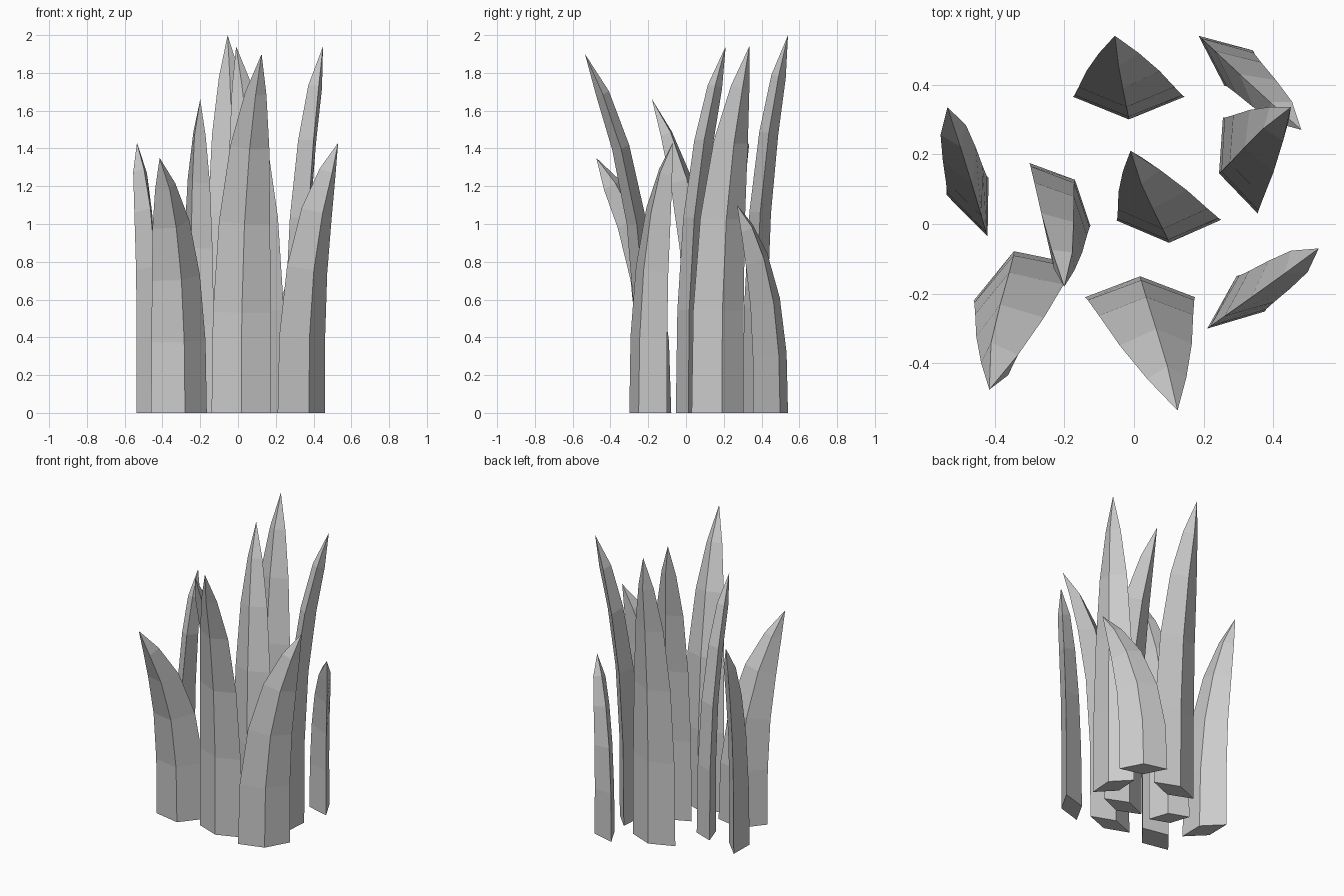
import bpy, bmesh
from mathutils import Vector

if "Cube" in bpy.data.objects:
    bpy.data.objects.remove(bpy.data.objects["Cube"])

# ring heights (fraction of length), width taper, thickness taper
RINGS = [(0, 1, 1), (0.28, 0.97, 0.95), (0.53, 0.86, 0.88),
         (0.74, 0.66, 0.78), (0.89, 0.36, 0.6)]
BEND = 2.9


def blade(name, left, right, thick, tip):
    """Curved blade with a diamond section, tapering to a point."""
    l, r = Vector((*left, 0)), Vector((*right, 0))
    base = (l + r) / 2
    tip = Vector(tip)
    lean = Vector((tip.x - base.x, tip.y - base.y, 0))
    across = (r - l).normalized()
    normal = Vector((-across.y, across.x, 0))
    half_w, half_t = (r - l).length / 2, thick / 2

    bm = bmesh.new()
    rings = []
    for t, w, d in RINGS:
        c = base + lean * t ** BEND + Vector((0, 0, tip.z * t))
        # section is held square to the curve
        tangent = (lean * BEND * t ** (BEND - 1) + Vector((0, 0, tip.z))).normalized()
        a = (across - tangent * across.dot(tangent)).normalized() * half_w * w
        n = (normal - tangent * normal.dot(tangent)).normalized() * half_t * d
        rings.append([bm.verts.new(c + o) for o in (-a, -n, a, n)])
    bm.faces.new(rings[0][::-1])
    for lo, hi in zip(rings, rings[1:]):
        for i in range(4):
            j = (i + 1) % 4
            bm.faces.new((lo[i], lo[j], hi[j], hi[i]))
    top = bm.verts.new(tip)
    for i in range(4):
        bm.faces.new((rings[-1][i], rings[-1][(i + 1) % 4], top))
    bmesh.ops.recalc_face_normals(bm, faces=bm.faces)
    mesh = bpy.data.meshes.new(name)
    bm.to_mesh(mesh)
    bm.free()
    bpy.context.collection.objects.link(bpy.data.objects.new(name, mesh))


# Nine blades: base corners, thickness, tip
blade("back_blade", (-0.175, 0.365), (0.145, 0.365), 0.13, (-0.055, 0.54, 2.0))
blade("centre_blade", (-0.05, 0.01), (0.25, 0.012), 0.13, (-0.01, 0.21, 1.94))
blade("front_blade", (-0.14, -0.21), (0.175, -0.21), 0.12, (0.125, -0.535, 1.9))
blade("right_blade", (0.255, 0.305), (0.355, 0.03), 0.13, (0.45, 0.335, 1.94))
blade("back_right_blade", (0.185, 0.54), (0.415, 0.355), 0.13, (0.48, 0.27, 1.1))
blade("left_blade", (-0.42, -0.035), (-0.535, 0.25), 0.13, (-0.535, 0.335, 1.43))
blade("inner_left_blade", (-0.30, 0.175), (-0.125, -0.005), 0.12, (-0.20, -0.18, 1.66))
blade("front_left_blade", (-0.46, -0.22), (-0.165, -0.115), 0.19, (-0.415, -0.475, 1.35))
blade("front_right_blade", (0.21, -0.30), (0.46, -0.10), 0.13, (0.53, -0.07, 1.43))
